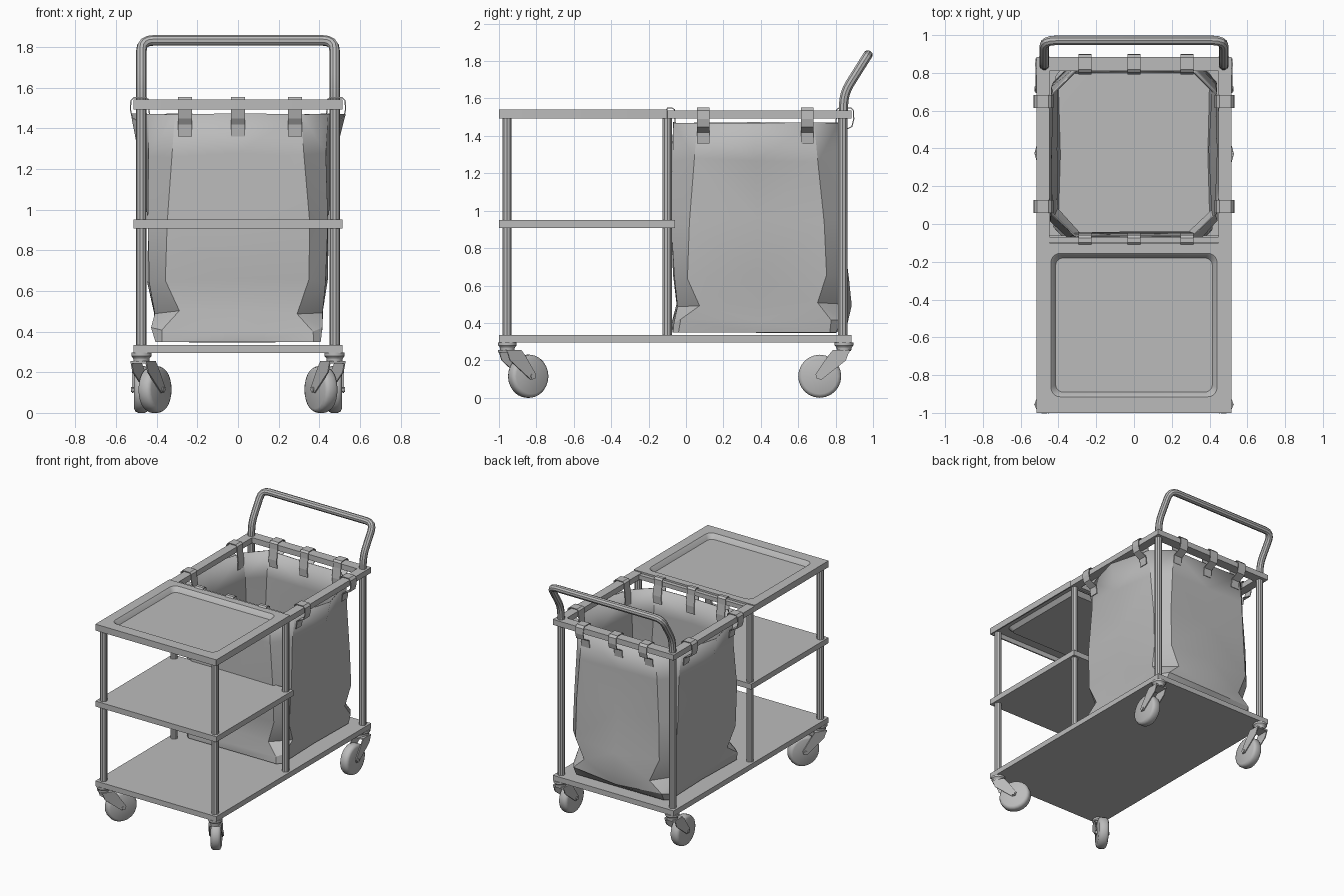
import bpy, bmesh, math, random
from mathutils import Vector, Matrix

random.seed(4)
cube = bpy.data.objects.get("Cube")
if cube:
    bpy.data.objects.remove(cube, do_unlink=True)

GREY = (0.5, 0.5, 0.5, 1)
grey = bpy.data.materials.new("plain_grey")
grey.use_nodes = True
grey.diffuse_color = GREY
grey.node_tree.nodes["Principled BSDF"].inputs["Base Color"].default_value = GREY


def finish(name, bm, smooth=None, solid=0):
    """Turn a bmesh into a named object with optional thickness and shading."""
    bmesh.ops.recalc_face_normals(bm, faces=bm.faces)
    me = bpy.data.meshes.new(name)
    bm.to_mesh(me)
    bm.free()
    ob = bpy.data.objects.new(name, me)
    bpy.context.collection.objects.link(ob)
    me.materials.append(grey)
    if solid:
        mod = ob.modifiers.new("thickness", "SOLIDIFY")
        mod.thickness, mod.offset = solid, 0
    if smooth:
        bpy.ops.object.select_all(action="DESELECT")
        ob.select_set(True)
        bpy.context.view_layer.objects.active = ob
        bpy.ops.object.shade_smooth_by_angle(angle=math.radians(smooth))
    return ob


def box(name, x0, x1, y0, y1, z0, z1):
    bm = bmesh.new()
    bmesh.ops.create_cube(bm, size=1)
    for v in bm.verts:
        v.co = ((x0 + x1) / 2 + v.co.x * (x1 - x0), (y0 + y1) / 2 + v.co.y * (y1 - y0),
                (z0 + z1) / 2 + v.co.z * (z1 - z0))
    return finish(name, bm)


def loft(bm, rings, cap_start=True, cap_end=True):
    """Skin a list of closed rings that share one point count."""
    rows = [[bm.verts.new(p) for p in ring] for ring in rings]
    n = len(rows[0])
    for a, b in zip(rows, rows[1:]):
        for i in range(n):
            j = (i + 1) % n
            bm.faces.new((a[i], a[j], b[j], b[i]))
    if cap_start:
        bm.faces.new(rows[0][::-1])
    if cap_end:
        bm.faces.new(rows[-1])


def circle(r, z, n):
    return [(r * math.cos(math.tau * i / n), r * math.sin(math.tau * i / n), z) for i in range(n)]


def rounded_rect(hx, hy, r, cy, z, n=5):
    pts = []
    for k, (sx, sy) in enumerate(((1, 1), (-1, 1), (-1, -1), (1, -1))):
        for i in range(n + 1):
            a = math.pi / 2 * (k + i / n)
            pts.append((sx * (hx - r) + r * math.cos(a), cy + sy * (hy - r) + r * math.sin(a), z))
    return pts


# Decks and top frame
box("base_deck", -0.515, 0.515, -1, 0.885, 0.295, 0.335)
box("middle_shelf", -0.515, 0.515, -1, -0.06, 0.908, 0.95)
for side, s in (("left", 1), ("right", -1)):
    box(side + "_top_rail", *sorted((s * 0.447, s * 0.515)), -0.1, 0.885, 1.493, 1.535)
box("rear_top_rail", -0.447, 0.447, 0.81, 0.885, 1.493, 1.535)
box("bag_front_bar", -0.447, 0.447, -0.098, -0.068, 1.497, 1.53)

# Top tray with a sunken pan and a turned-down skirt
bm = bmesh.new()
pan, outer = -0.535, -0.55
loft(bm, [rounded_rect(0.412, 0.352, 0.04, pan, 1.5),
          rounded_rect(0.437, 0.377, 0.05, pan, 1.53),
          rounded_rect(0.505, 0.44, 0.002, outer, 1.53),
          rounded_rect(0.505, 0.44, 0.002, outer, 1.493),
          rounded_rect(0.515, 0.45, 0.002, outer, 1.493),
          rounded_rect(0.515, 0.45, 0.002, outer, 1.542),
          rounded_rect(0.44, 0.38, 0.05, pan, 1.542),
          rounded_rect(0.432, 0.372, 0.045, pan, 1.535),
          rounded_rect(0.415, 0.355, 0.04, pan, 1.506)])
finish("top_tray", bm, smooth=30)

# Six posts
for side, s in (("left", 1), ("right", -1)):
    for place, y in (("front", -0.957), ("middle", -0.1), ("rear", 0.838)):
        bm = bmesh.new()
        loft(bm, [circle(0.026, 0.33, 10), circle(0.026, 1.5, 10)])
        bmesh.ops.translate(bm, vec=(s * 0.475, y, 0), verts=bm.verts)
        finish(f"{side}_{place}_post", bm)

# Push handle: a bent tube with rounded corners
half = [Vector((0.475, 0.84, 1.5)), Vector((0.475, 0.845, 1.63)), Vector((0.475, 0.972, 1.832))]
corners = half + [Vector((-p.x, p.y, p.z)) for p in half[::-1]]
path = [corners[0]]
for a, b, c in zip(corners, corners[1:], corners[2:]):
    p, q = b + (a - b).normalized() * 0.06, b + (c - b).normalized() * 0.06
    path += [p.lerp(b, t).lerp(b.lerp(q, t), t) for t in (0, 0.25, 0.5, 0.75, 1)]
path.append(corners[-1])
rings = []
for i, p in enumerate(path):
    d = (path[min(i + 1, len(path) - 1)] - path[max(i - 1, 0)]).normalized()
    u = d.cross(Vector((0, 0.85, -0.53))).normalized()
    if i in (0, len(path) - 1):
        u = d.cross(Vector((0, 1, 0))).normalized()
    v = d.cross(u)
    rings.append([p + 0.026 * (u * math.cos(k * math.pi / 5) + v * math.sin(k * math.pi / 5))
                  for k in range(10)])
bm = bmesh.new()
loft(bm, rings)
finish("push_handle", bm, smooth=25)

# Cloth bag: chamfered rings from rim to floor
# height, half width, front, back, corner cut, side bulge, back bulge
levels = [(1.47, 0.442, -0.065, 0.812, 0.13, 0.085, 0),
          (1.27, 0.442, -0.065, 0.815, 0.11, 0.045, 0),
          (0.95, 0.442, -0.07, 0.82, 0.09, 0.01, 0),
          (0.65, 0.437, -0.065, 0.83, 0.08, 0.01, 0.04),
          (0.5, 0.42, -0.05, 0.83, 0.13, -0.01, 0.05),
          (0.41, 0.425, -0.07, 0.83, 0.05, -0.01, 0.03),
          (0.35, 0.405, -0.07, 0.8, 0.03, -0.01, 0)]
rings = []
for z, h, y0, y1, c, mx, my in levels:
    mid = (y0 + y1) / 2
    ring = [(h, y0 + c), (h + mx, mid), (h, y1 - c), (h - c, y1), (0, y1 + my), (c - h, y1),
            (-h, y1 - c), (-h - mx, mid), (-h, y0 + c), (c - h, y0), (0, y0), (h - c, y0)]
    j = 0.004 if z in (1.47, 0.35) else 0.014
    rings.append([(x - math.copysign(random.uniform(0, j), x), y + random.uniform(-j, j) * 0.6,
                   z + random.uniform(-j, j) * (z > 0.36)) for x, y in ring])
bm = bmesh.new()
loft(bm, rings, cap_start=False)
bmesh.ops.triangulate(bm, faces=bm.faces, quad_method="SHORT_EDGE")
finish("cloth_bag", bm, smooth=28, solid=0.006)


# Straps hooking the bag over the frame
def strap(name, x, y, angle, h):
    prof = [(-h - 0.012, 1.36), (-h - 0.016, 1.42), (-h - 0.006, 1.5), (-h - 0.006, 1.54), (-h + 0.008, 1.55),
            (h - 0.004, 1.55), (h + 0.01, 1.535), (h + 0.012, 1.49), (h + 0.002, 1.45),
            (-h + 0.016, 1.42), (-h + 0.008, 1.36)]
    bm = bmesh.new()
    rows = [[bm.verts.new((u, w, z)) for w in (-0.034, 0.034)] for u, z in prof]
    for a, b in zip(rows, rows[1:]):
        bm.faces.new((a[0], a[1], b[1], b[0]))
    bm.transform(Matrix.Translation((x, y, 0)) @ Matrix.Rotation(math.radians(angle), 4, "Z"))
    finish(name, bm, solid=0.006)


for i, x in enumerate((-0.26, 0, 0.28)):
    strap(f"rear_strap_{i + 1}", x, 0.848, 90, 0.037)
    strap(f"front_strap_{i + 1}", x, -0.084, -90, 0.017)
for i, y in enumerate((0.092, 0.648)):
    strap(f"left_strap_{i + 1}", 0.481, y, 0, 0.036)
    strap(f"right_strap_{i + 1}", -0.481, y, 180, 0.036)


# Swivel casters, modelled trailing toward +y and then turned
def caster(name, x, y, angle):
    place = Matrix.Translation((x, y, 0)) @ Matrix.Rotation(angle, 4, "Z")
    wheel_at = Matrix.Translation((0, 0.13, 0.115)) @ Matrix.Rotation(math.pi / 2, 4, "Y")
    bm = bmesh.new()
    loft(bm, [circle(r, z, 24) for r, z in ((0.095, -0.036), (0.108, -0.03), (0.115, -0.016),
                                            (0.115, 0.016), (0.108, 0.03), (0.095, 0.036))])
    bm.transform(place @ wheel_at)
    finish(name + "_wheel", bm, smooth=40)

    bm = bmesh.new()
    loft(bm, [circle(0.013, -0.052, 10), circle(0.013, 0.052, 10)])
    bm.transform(place @ wheel_at)
    finish(name + "_axle", bm, smooth=40)

    bm = bmesh.new()
    loft(bm, [circle(0.038, 0.25, 16), circle(0.04, 0.268, 16), circle(0.05, 0.28, 16), circle(0.05, 0.296, 16)])
    bm.transform(place)
    finish(name + "_swivel", bm, smooth=30)

    cheek = [(-0.03, 0.255), (0.06, 0.255), (0.085, 0.225), (0.152, 0.125), (0.145, 0.1), (0.118, 0.098), (-0.01, 0.2)]
    bm = bmesh.new()
    for s in (-1, 1):
        loft(bm, [[(s * w, v, z) for v, z in cheek] for w in (0.039, 0.046)])
    loft(bm, [[(w, v, z) for w, v in ((-0.046, -0.03), (0.046, -0.03), (0.046, 0.06), (-0.046, 0.06))]
              for z in (0.243, 0.256)])
    bm.transform(place)
    finish(name + "_fork", bm)


for side, s in (("left", 1), ("right", -1)):
    caster(f"{side}_front_caster", s * 0.475, -0.955, s * math.radians(31))
    caster(f"{side}_rear_caster", s * 0.475, 0.845, math.pi)
